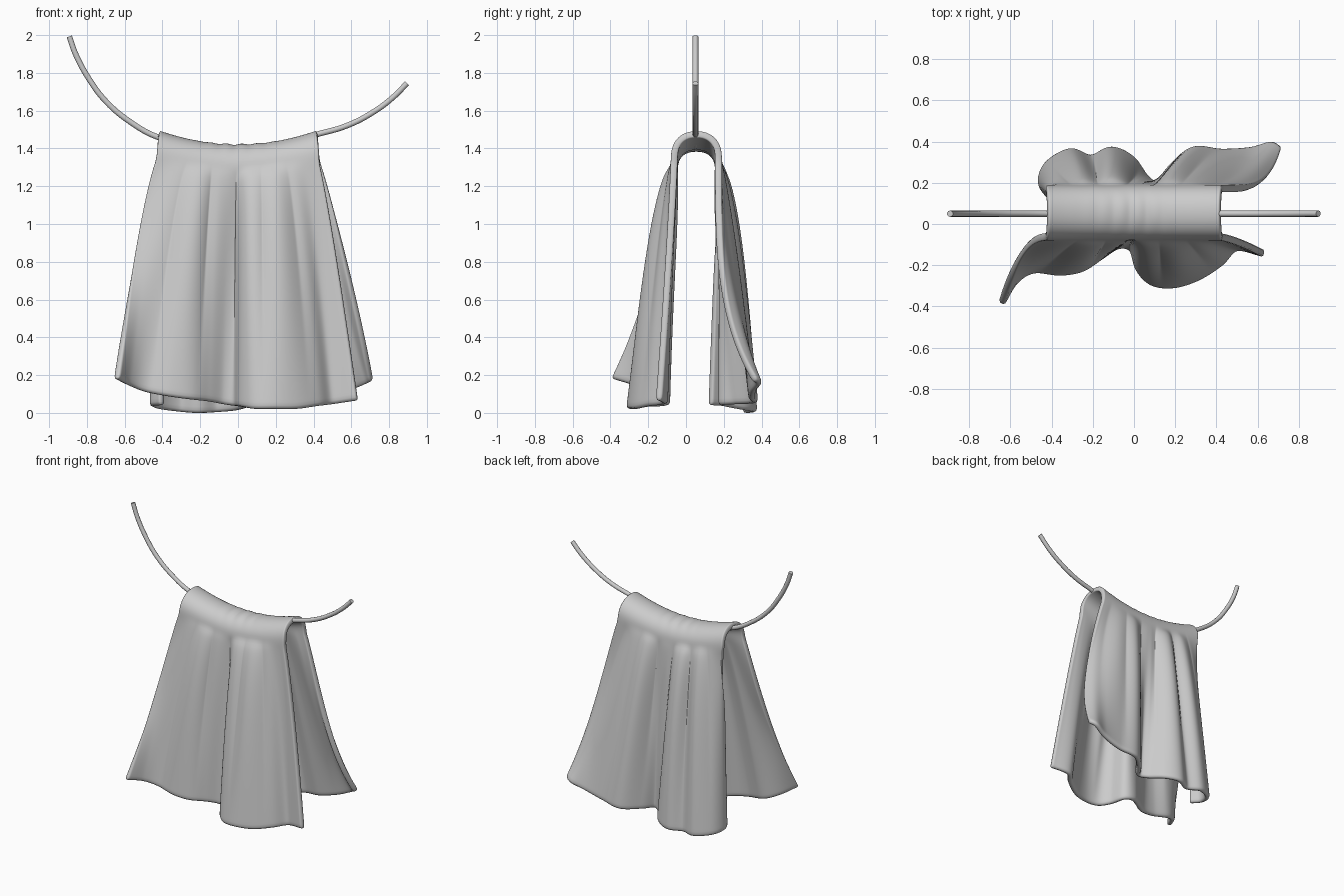
import bpy, math
from mathutils import Vector

if "Cube" in bpy.data.objects:
    bpy.data.objects.remove(bpy.data.objects["Cube"])

COLS, LEG, ARCH = 96, 36, 12
HALF_W, MID_Y, ARCH_R, ARCH_H = 0.42, 0.055, 0.117, 0.115

# Hem outlines, left to right: x, y, z, and how late the fold swings out
FRONT_HEM = [(-.645, -.392, .18, 1.8), (-.58, -.28, .145, 1.2), (-.49, -.225, .11, .8),
             (-.36, -.235, .085, .65), (-.25, -.215, .07, .6), (-.16, -.155, .06, .7),
             (-.08, -.105, .045, .9), (-.01, -.12, .035, .9), (.025, -.22, .03, .65),
             (.09, -.285, .02, .6), (.19, -.297, .02, .6), (.31, -.26, .02, .6),
             (.42, -.19, .035, .7), (.50, -.115, .045, .9), (.635, -.145, .065, 1.2)]
BACK_HEM = [(-.40, .125, .04, 1), (-.45, .20, .035, .9), (-.42, .29, .02, .7),
            (-.31, .352, .005, .6), (-.21, .32, -.002, .7), (-.11, .36, .003, .55),
            (-.01, .315, .012, .6), (.06, .22, .03, .8), (.12, .19, .04, .9),
            (.18, .27, .045, .8), (.29, .36, .05, .65), (.43, .35, .07, .8),
            (.57, .36, .11, 1.3), (.67, .39, .15, 2.4), (.712, .365, .17, 4)]


def spline_sampler(rows):
    """Smooth curve through the rows, parameterised by length in 0..1."""
    pts = [Vector(r) for r in rows]
    ext = [2 * pts[0] - pts[1]] + pts + [2 * pts[-1] - pts[-2]]
    cum = [0]
    for a, b in zip(pts, pts[1:]):
        cum.append(cum[-1] + (b.xyz - a.xyz).length)

    def sample(u):
        d = u * cum[-1]
        i = max(k for k in range(len(pts) - 1) if cum[k] <= d + 1e-9)
        s = (d - cum[i]) / (cum[i + 1] - cum[i])
        a, b, c, e = ext[i:i + 4]
        return 0.5 * (2 * b + (c - a) * s + (2 * a - 5 * b + 4 * c - e) * s * s
                      + (3 * b - a - 3 * c + e) * s ** 3)
    return sample


def top_z(x):
    return 1.405 + 0.073 * (x / HALF_W) ** 2


def leg(u, hem, side):
    """One hanging column of cloth, from the rope down to the hem."""
    x0 = HALF_W * (2 * u - 1)
    y0, z0 = MID_Y + side * ARCH_R, top_z(x0) - ARCH_H
    hx, hy, hz, p = hem(u)
    edge = math.sin(math.pi * u)
    spread = 0.72 + 0.13 * u
    # rounded pleats with narrow creases between them
    pleat = abs(math.sin(u * 20 + 0.4 * side)) - 0.6
    out = []
    for j in range(1, LEG + 1):
        t = j / LEG
        ripple = 0.03 * edge * math.sin(math.pi * t ** 0.6) * pleat
        out.append((x0 + (hx - x0) * t ** spread,
                    y0 + (hy - y0) * t ** p + side * ripple,
                    z0 + (hz - z0) * t))
    return out


# Draped cloth: front leg, arch over the rope, back leg
front, back = spline_sampler(FRONT_HEM), spline_sampler(BACK_HEM)
verts = []
for i in range(COLS + 1):
    u = i / COLS
    x = HALF_W * (2 * u - 1)
    pucker = 0.004 * math.sin(x * 75) * math.exp(-(x / 0.15) ** 2)
    arch = []
    for k in range(ARCH + 1):
        a = math.pi * k / ARCH
        c, s = math.cos(a), math.sin(a)
        # lower part of the arch leans outwards into the legs
        lean = 1 + 0.05 * max(0, abs(x) / HALF_W - 0.5) * (1 - s)
        arch.append((x * lean, MID_Y - ARCH_R * math.copysign(abs(c) ** 0.9, c),
                     top_z(x) - ARCH_H + (ARCH_H + pucker * s ** 3) * max(s, 0) ** 0.9))
    verts += leg(u, front, -1)[::-1] + arch + leg(u, back, 1)
n = 2 * LEG + ARCH + 1
faces = [(i * n + j, (i + 1) * n + j, (i + 1) * n + j + 1, i * n + j + 1)
         for i in range(COLS) for j in range(n - 1)]
mesh = bpy.data.meshes.new("draped_cloth")
mesh.from_pydata(verts, [], faces)
mesh.polygons.foreach_set("use_smooth", [True] * len(faces))
cloth = bpy.data.objects.new("draped_cloth", mesh)
bpy.context.collection.objects.link(cloth)
thick = cloth.modifiers.new("thickness", "SOLIDIFY")
thick.thickness, thick.offset = 0.036, 0
soft = cloth.modifiers.new("soft_edge", "SUBSURF")
soft.levels = soft.render_levels = 1

# Sagging rope
ROPE = [(-.893, 1.993), (-.86, 1.90), (-.79, 1.77), (-.70, 1.65), (-.57, 1.54), (-.42, 1.458),
        (-.2, 1.412), (0, 1.402), (.2, 1.416), (.42, 1.475), (.58, 1.522), (.72, 1.595),
        (.82, 1.67), (.895, 1.745)]
curve = bpy.data.curves.new("rope", "CURVE")
curve.dimensions = "3D"
curve.bevel_depth, curve.bevel_resolution, curve.use_fill_caps = 0.0155, 3, True
sp = curve.splines.new("BEZIER")
sp.bezier_points.add(len(ROPE) - 1)
for bp, (x, z) in zip(sp.bezier_points, ROPE):
    bp.co = (x, MID_Y - 0.005, z)
    bp.handle_left_type = bp.handle_right_type = "AUTO"
sp.resolution_u = 6
bpy.context.collection.objects.link(bpy.data.objects.new("rope", curve))
